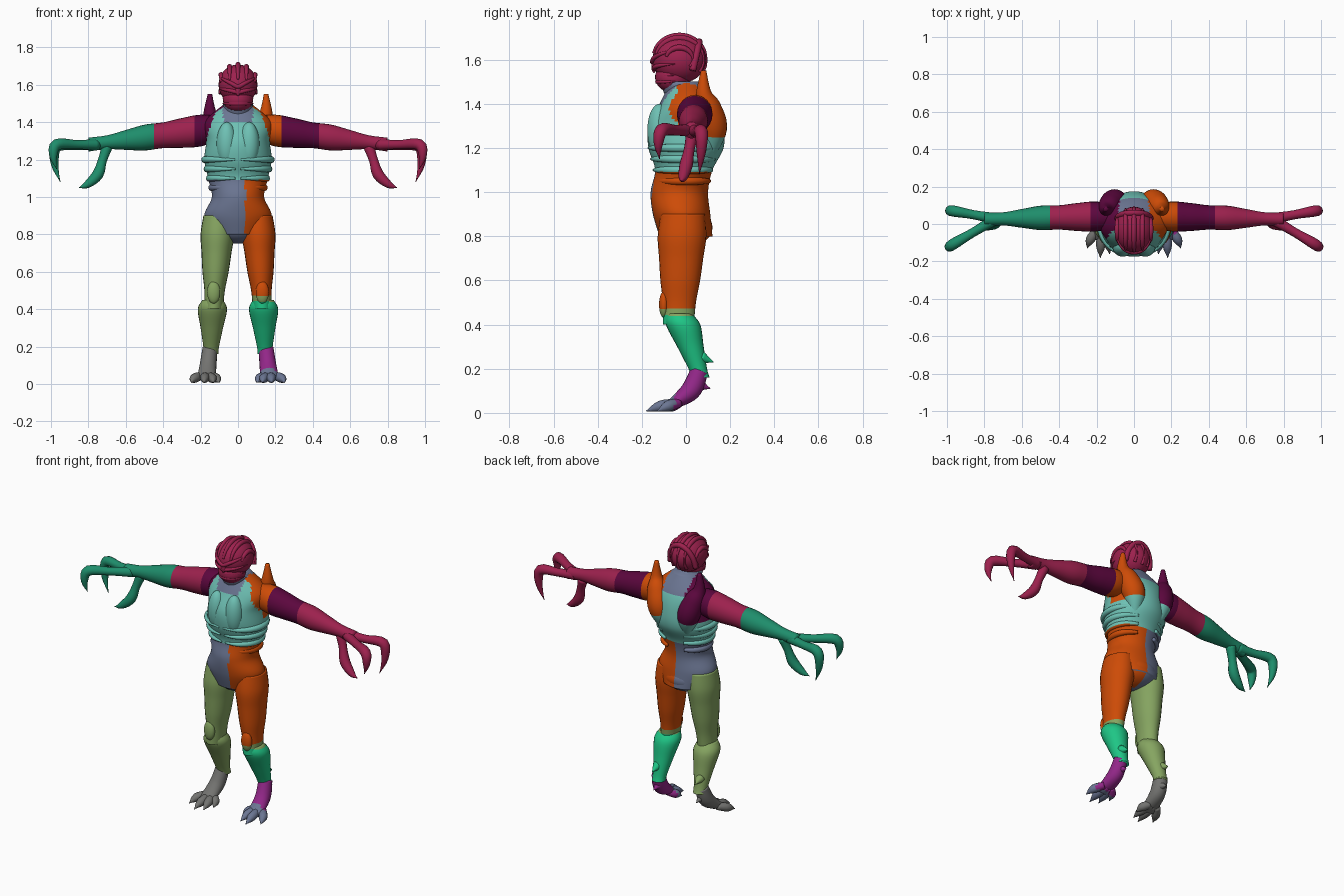
import bpy
import bmesh
from math import sin, cos, pi, sqrt, radians
from mathutils import Vector

default_cube = bpy.data.objects.get("Cube")
if default_cube:
    bpy.data.objects.remove(default_cube, do_unlink=True)


# Flat colours, given as display values and stored as linear ones
def make_material(name, display):
    mat = bpy.data.materials.new(name)
    mat.use_nodes = True
    rgba = [channel ** 2.2 for channel in display] + [1]
    mat.diffuse_color = rgba
    mat.node_tree.nodes["Principled BSDF"].inputs["Base Color"].default_value = rgba


make_material("crimson", (.61, .15, .31))
make_material("plum", (.36, .06, .25))
make_material("orange", (.8, .3, .06))
make_material("sea_green", (.14, .55, .42))
make_material("aqua", (.43, .75, .7))
make_material("slate", (.42, .46, .57))
make_material("olive", (.52, .64, .38))
make_material("bright_green", (.14, .77, .52))
make_material("magenta", (.57, .17, .53))
make_material("grey", (.45, .45, .44))

X, Y, Z = Vector((1, 0, 0)), Vector((0, 1, 0)), Vector((0, 0, 1))


def smooth_path(stations, steps):
    """Catmull-Rom interpolation through stations of (x, y, z, width, depth)."""
    result = []
    last = len(stations) - 1
    for i in range(last):
        before, start = stations[max(i - 1, 0)], stations[i]
        end, after = stations[i + 1], stations[min(i + 2, last)]
        for step in range(steps):
            t = step / steps
            result.append([b + t / 2 * (c - a + t * (2*a - 5*b + 4*c - d + t * (3*(b - c) + d - a)))
                           for a, b, c, d in zip(before, start, end, after)])
    result.append(stations[last])
    return result


def loft(name, stations, colour, ref=Y, axis=None, side=1, sides=16, steps=4):
    """Sweep an ellipse along stations; colour is a name or a rule on the face centre."""
    stations = [tuple(s) if len(s) == 5 else (*s, s[-1]) for s in stations]
    path = smooth_path(stations, steps)
    points = [Vector(station[:3]) for station in path]
    last = len(path) - 1
    bm = bmesh.new()
    rings = []
    for i, (point, station) in enumerate(zip(points, path)):
        tangent = axis or (points[min(i + 1, last)] - points[max(i - 1, 0)]).normalized()
        across = ref.cross(tangent).normalized()
        upward = tangent.cross(across)
        width, depth = max(station[3], .002), max(station[4], .002)
        ring = []
        for k in range(sides):
            angle = 2 * pi * k / sides
            corner = point + across * width * cos(angle) + upward * depth * sin(angle)
            corner.x *= side
            ring.append(bm.verts.new(corner))
        rings.append(ring)
    for low, high in zip(rings, rings[1:]):
        for k in range(sides):
            n = (k + 1) % sides
            bm.faces.new((low[k], low[n], high[n], high[k]))
    bm.faces.new(rings[0])
    bm.faces.new(rings[-1])
    bmesh.ops.recalc_face_normals(bm, faces=bm.faces)
    mesh = bpy.data.meshes.new(name)
    for face in bm.faces:
        face.smooth = True
        shade = colour(face.calc_center_median()) if callable(colour) else colour
        if shade not in mesh.materials:
            mesh.materials.append(bpy.data.materials[shade])
        face.material_index = mesh.materials.find(shade)
    bm.to_mesh(mesh)
    bm.free()
    bpy.context.collection.objects.link(bpy.data.objects.new(name, mesh))


def ellipsoid(name, centre, radii, colour, **options):
    x, y, z = centre
    wide, deep, tall = radii
    angles = [radians(a) for a in range(-90, 91, 10)]
    stations = [(x, y, z + tall * sin(a), wide * cos(a), deep * cos(a)) for a in angles]
    loft(name, stations, colour, axis=Z, sides=32, steps=1, **options)


def claw(name, root, knuckle, tip, colour, **options):
    """Finger that thickens at the knuckle and bends into a pointed claw."""
    root, knuckle, tip = Vector(root), Vector(knuckle), Vector(tip)
    bend = (knuckle + tip) / 2 + (knuckle - root).normalized() * .02
    loft(name, [(*root, .03), (*(root + knuckle) / 2, .024), (*knuckle, .03),
                (*bend, .02), (*tip, 0)], colour, **options)


# Colour rules
def shoulder_colour(c):
    return "orange" if c.x > 0 else "plum"


def torso_colour(c):
    if c.z < 1.09:
        return "orange" if c.x > (.04 if c.y < 0 else 0) else "slate"
    if abs(c.x) < .08:
        return "slate" if c.z > 1.4 else "aqua"
    on_chest = c.y < -.04 and abs(c.x) < .24 - (c.z - 1.1) / 3
    if on_chest or c.z < (1.3 if c.y < 0 else 1.24):
        return "aqua"
    return shoulder_colour(c)


def arm_colour(c):
    if c.x > 0:
        return "orange" if c.x < .24 else "plum" if c.x < .43 else "crimson"
    return "plum" if c.x > -.24 else "crimson" if c.x > -.45 else "sea_green"


def leg_colour(c):
    if c.x < 0:
        return "olive"
    return "orange" if c.z > .47 else "olive" if c.z > .44 else "bright_green"


def foot_colour(c):
    if c.x < 0:
        return "grey"
    return "slate" if c.y < -.05 else "magenta"


# Torso, one (y, width, depth) section every tenth from the hips to the neck
sections = [(0, .14, .12), (-.02, .18, .13), (-.03, .14, .13), (-.01, .16, .13),
            (0, .18, .17), (0, .17, .17), (.01, .18, .13), (0, .07, .07)]
loft("torso", [(0, y, .8 + i / 10, wide, deep) for i, (y, wide, deep) in enumerate(sections)],
     torso_colour, axis=Z, sides=56, steps=10)
ellipsoid("pelvis", (0, 0, .84), (.14, .12, .09), torso_colour)
loft("collar", [(0, -.01, 1.4, .07), (0, -.03, 1.5, .08, .09)], "slate", axis=Z, sides=32)

# Head and jaw
HEAD_Y, HEAD_Z = -.03, 1.6
HEAD_WIDE, HEAD_DEEP, HEAD_TALL = .104, .122, .108
ellipsoid("skull", (0, HEAD_Y, HEAD_Z), (HEAD_WIDE, HEAD_DEEP, HEAD_TALL), "crimson")
ellipsoid("jaw", (0, -.06, 1.52), (.08, .08, .07), "crimson")

# Ridges running from the brow over the skull to the nape
for row in range(-2, 3):
    x = row * .045
    reach = sqrt(1 - (x / HEAD_WIDE) ** 2)
    arc = [radians(a) for a in range(15, 216, 20)]
    loft("skull_ridge", [(x, HEAD_Y - HEAD_DEEP * reach * cos(a), HEAD_Z + HEAD_TALL * reach * sin(a),
                          .004 + .01 * abs(sin(a))) for a in arc], "crimson", ref=X, sides=10)
arc = [radians(a) for a in range(0, 181, 30)]
loft("back_crest", [(.09 * cos(a), .03 + .03 * sin(a), 1.55 + .13 * sin(a), .016) for a in arc],
     "crimson", sides=10)

# Folds of the face, wrapped around the head and rising toward the temples
for name, height, rise in (("lower_lip", 1.5, 0), ("upper_lip", 1.53, 0),
                           ("cheeks", 1.56, .02), ("brow", 1.59, .05)):
    fold = []
    for a in [radians(degrees) for degrees in range(-80, 81, 20)]:
        z = height + rise * abs(sin(a))
        reach = max(.8, sqrt(1 - ((z - HEAD_Z) / HEAD_TALL) ** 2))
        fold.append((HEAD_WIDE * reach * sin(a), HEAD_Y - HEAD_DEEP * reach * cos(a), z, .012 * cos(a)))
    loft(name, fold, "crimson", ref=Z, sides=10)
ellipsoid("nose", (0, -.145, 1.57), (.015, .012, .03), "crimson")

for side, word in ((1, "left_"), (-1, "right_")):
    hand = "crimson" if side > 0 else "sea_green"

    # Chest plate, folded ribs and belt
    ellipsoid(word + "chest_plate", (.06, -.12, 1.28), (.055, .055, .12), "aqua", side=side)
    for row in range(4):
        z = 1.05 + row / 20
        reach = .14 + row / 80
        arc = [radians(a) for a in range(5, 156, 25)]
        loft(word + ("rib_fold" if row else "belt"),
             [(reach * sin(a), -.01 - .9 * reach * cos(a), z, .004 + .015 * sin(a)) for a in arc],
             torso_colour, ref=Z, side=side, sides=12)

    # Shoulder blade rising into a horn
    loft(word + "shoulder_horn", [(.15, .08, 1.55, .012), (.15, .08, 1.45, .035), (.13, .1, 1.38, .06),
                                  (.1, .12, 1.28, .065), (.08, .1, 1.15, .02)],
         lambda c: shoulder_colour(c) if c.z > 1.25 else "aqua", side=side, sides=24, steps=6)

    # Arm, drooping slightly and narrowing to the wrist
    arm = []
    for i, radius in enumerate((.06, .08, .075, .065, .065, .05, .035, .035)):
        x = (i + 1) / 10
        arm.append((x, .045 - x / 40, 1.38 - x / 8, radius, radius * 1.06))
    loft(word + "arm", arm, arm_colour, ref=Z, axis=X, side=side, sides=24, steps=6)

    # Clawed hand
    claw(word + "front_finger", (.75, .02, 1.28), (.97, -.11, 1.28), (.97, -.12, 1.15), hand, side=side)
    claw(word + "back_finger", (.75, .03, 1.28), (.97, .07, 1.27), (.95, .06, 1.08), hand, side=side)
    claw(word + "thumb", (.7, .03, 1.27), (.75, 0, 1.12), (.85, -.02, 1.05), hand, side=side)

    # Thigh, leaning outward on the way down
    thigh = []
    for i, radius in enumerate((.08, .09, .08, .07, .055, .05)):
        z = .9 - i / 10
        thigh.append((.15 - z / 20, z / 25 - .05, z, radius, radius + .02))
    loft(word + "thigh", thigh, leg_colour, axis=-Z, side=side, sides=24, steps=8)
    ellipsoid(word + "kneecap", (.13, -.1, .49), (.035, .022, .06), leg_colour, side=side)

    # Flared shin guard with a spur behind the ankle
    shin = [(.15 - z / 30, .12 - z / 3, z, radius)
            for z, radius in ((.45, .055), (.4, .078), (.3, .06), (.2, .042), (.16, .04))]
    loft(word + "shin", shin, leg_colour, axis=-Z, side=side, sides=24, steps=6)
    loft(word + "spur", [(.15, .07, .25, .03), (.15, .125, .23, 0)], leg_colour, ref=Z, side=side)

    # Raised foot with heel and splayed toes
    loft(word + "foot", [(.15, .06, .19, .04), (.16, .02, .1, .045), (.17, -.08, .03, .02, .05)],
         foot_colour, ref=X, side=side, sides=20, steps=8)
    loft(word + "heel", [(.15, .05, .13, .035), (.15, .11, .11, 0)], foot_colour, ref=Z, side=side)
    for x, y in ((.1, -.1), (.13, -.16), (.18, -.18), (.25, -.13)):
        spread = x - .17
        loft(word + "toe", [(.17 + spread / 3, -.03, .045, .02), (.17 + spread * .8, y * .65, .03, .025),
                            (x, y, .008, 0)], foot_colour, ref=Z, side=side, sides=12)
